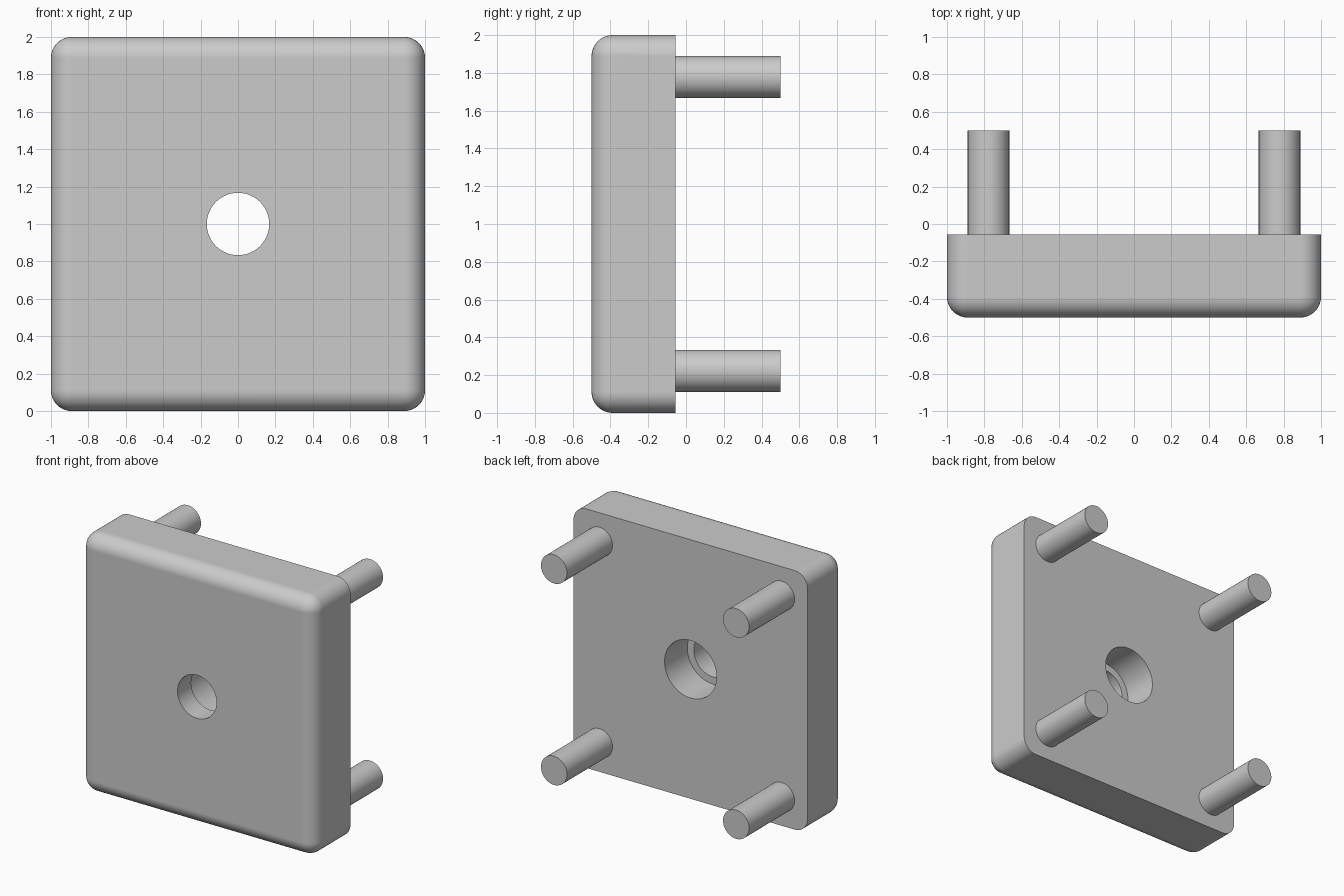
import bpy
import bmesh
import math
from mathutils import Matrix

default = bpy.data.objects.get("Cube")
if default:
    bpy.data.objects.remove(default, do_unlink=True)

UNIT = 2 / 18               # the plate is 18 units wide
FRONT, BACK, END = -0.5, -0.5 + 4 * UNIT, 0.5
MID_Z = 1.0

grey = bpy.data.materials.new("plain_grey")
grey.use_nodes = True
colour = (0.6, 0.6, 0.6, 1)
grey.diffuse_color = colour
grey.node_tree.nodes["Principled BSDF"].inputs["Base Color"].default_value = colour


def add_object(name, bm):
    mesh = bpy.data.meshes.new(name)
    bmesh.ops.recalc_face_normals(bm, faces=bm.faces)
    bm.to_mesh(mesh)
    bm.free()
    mesh.materials.append(grey)
    obj = bpy.data.objects.new(name, mesh)
    bpy.context.collection.objects.link(obj)
    return obj


def activate(obj):
    bpy.ops.object.select_all(action='DESELECT')
    obj.select_set(True)
    bpy.context.view_layer.objects.active = obj


def smooth(obj):
    activate(obj)
    bpy.ops.object.shade_smooth_by_angle(angle=math.radians(35))


def rod(name, x, z, radius, y0, y1):
    """Cylinder lying along y from y0 to y1."""
    bm = bmesh.new()
    place = Matrix.Translation((x, (y0 + y1) / 2, z)) @ Matrix.Rotation(math.pi / 2, 4, 'X')
    bmesh.ops.create_cone(bm, cap_ends=True, segments=64, radius1=radius,
                          radius2=radius, depth=y1 - y0, matrix=place)
    return add_object(name, bm)


# Plate: rounded everywhere except around its flat back face
bm = bmesh.new()
size = Matrix.Diagonal((2, BACK - FRONT, 2, 1))
bmesh.ops.create_cube(bm, size=1,
                      matrix=Matrix.Translation((0, (FRONT + BACK) / 2, MID_Z)) @ size)
rounded = [e for e in bm.edges if any(v.co.y < BACK - 0.01 for v in e.verts)]
bmesh.ops.bevel(bm, geom=rounded, offset=UNIT, offset_type='OFFSET',
                segments=10, profile=0.5, affect='EDGES')
plate = add_object("plate", bm)

# Stepped hole: narrow through the front, wider from the back
step = BACK - 2.5 * UNIT
cutters = [
    rod("wide_hole_cutter", 0, MID_Z, 2 * UNIT, step, BACK + 0.1),
    rod("narrow_hole_cutter", 0, MID_Z, 1.5 * UNIT, FRONT - 0.1, step + 0.05),
]
activate(plate)
for cutter in cutters:
    cutter.hide_render = True
    cut = plate.modifiers.new(cutter.name, 'BOOLEAN')
    cut.operation = 'DIFFERENCE'
    cut.solver = 'EXACT'
    cut.object = cutter
    bpy.ops.object.modifier_apply(modifier=cut.name)
for cutter in cutters:
    bpy.data.objects.remove(cutter, do_unlink=True)
smooth(plate)
weighted = plate.modifiers.new("flat_face_normals", 'WEIGHTED_NORMAL')
weighted.keep_sharp = True

# Four pegs on the back
for side, sx in (("left", 1), ("right", -1)):
    for level, sz in (("upper", 1), ("lower", -1)):
        smooth(rod(f"{level}_{side}_peg", sx * 7 * UNIT, MID_Z + sz * 7 * UNIT,
                   UNIT, BACK - 0.02, END))
